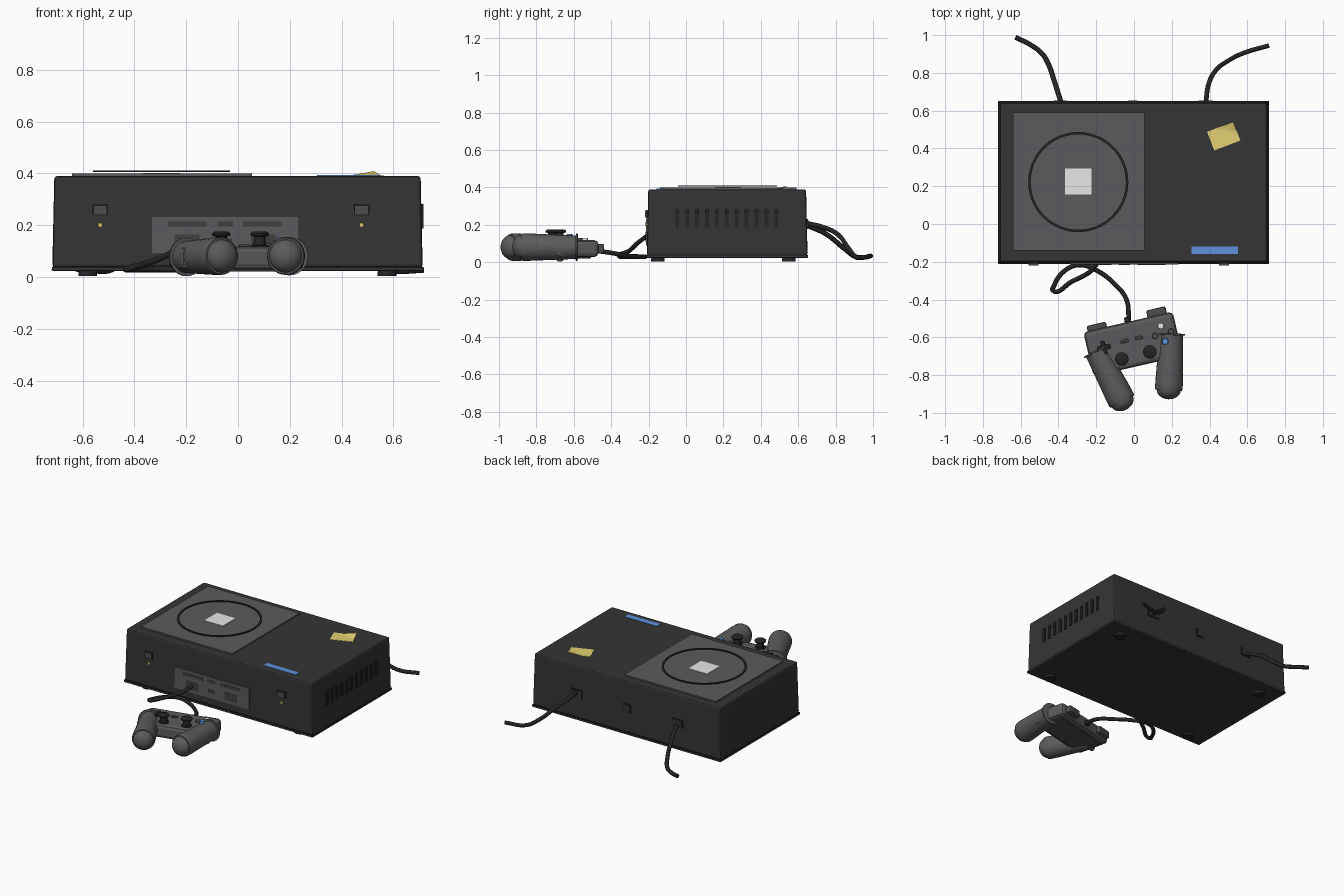
import bpy, bmesh, math
from mathutils import Vector, Matrix

if "Cube" in bpy.data.objects:
    bpy.data.objects.remove(bpy.data.objects["Cube"])


def mat(name, r, g, b):
    m = bpy.data.materials.new(name)
    m.diffuse_color = (r, g, b, 1)
    m.use_nodes = True
    m.node_tree.nodes["Principled BSDF"].inputs["Base Color"].default_value = m.diffuse_color
    return m


DARK = mat("charcoal", 0.035, 0.035, 0.035)
GREY = mat("mid grey", 0.105, 0.105, 0.11)
BLACK = mat("near black", 0.018, 0.018, 0.019)
PORT = mat("port grey", 0.05, 0.05, 0.052)
BUTTON = mat("button grey", 0.075, 0.075, 0.078)
WHITE = mat("label white", 0.80, 0.80, 0.78)
YELLOW = mat("note yellow", 0.78, 0.64, 0.17)
BLUE = mat("blue", 0.11, 0.29, 0.72)


def finish(name, bm, m, bevel=0, smooth=False, segs=2):
    bmesh.ops.recalc_face_normals(bm, faces=bm.faces)
    me = bpy.data.meshes.new(name)
    bm.to_mesh(me)
    bm.free()
    me.materials.append(m)
    o = bpy.data.objects.new(name, me)
    bpy.context.collection.objects.link(o)
    if bevel:
        b = o.modifiers.new("bevel", "BEVEL")
        b.width, b.segments, b.limit_method = bevel, segs, 'ANGLE'
    if smooth:
        bpy.ops.object.select_all(action='DESELECT')
        o.select_set(True)
        bpy.context.view_layer.objects.active = o
        bpy.ops.object.shade_smooth_by_angle(angle=math.radians(40))
    return o


def box(name, c, s, m, rot=0, bevel=0, taper=0):
    bm = bmesh.new()
    bmesh.ops.create_cube(bm, size=1)
    for v in bm.verts:
        top = v.co.z > 0
        v.co = Vector(v.co[i] * s[i] for i in range(3))
        if top:
            v.co.x -= math.copysign(taper, v.co.x)
            v.co.y -= math.copysign(taper, v.co.y)
    bm.transform(Matrix.Translation(c) @ Matrix.Rotation(rot, 4, 'Z'))
    return finish(name, bm, m, bevel)


def lathe(name, base, axis, profile, m, n=28):
    """Revolve (radius, height) points around an axis starting at base."""
    bm = bmesh.new()
    vs = [bm.verts.new((r, 0, h)) for r, h in profile]
    es = [bm.edges.new(p) for p in zip(vs, vs[1:])]
    bmesh.ops.spin(bm, geom=vs + es, cent=(0, 0, 0), axis=(0, 0, 1), angle=2 * math.pi, steps=n)
    bmesh.ops.remove_doubles(bm, verts=bm.verts, dist=0.00005)
    q = Vector(axis).to_track_quat('Z', 'Y').to_matrix().to_4x4()
    bm.transform(Matrix.Translation(base) @ q)
    return finish(name, bm, m, smooth=True)


def disc(name, c, r, h, m, axis=(0, 0, 1), n=20):
    return lathe(name, c, axis, [(0, 0), (r, 0), (r, h * 0.75), (r * 0.88, h), (0, h)], m, n)


def cable(name, pts, r):
    cu = bpy.data.curves.new(name, 'CURVE')
    cu.dimensions, cu.bevel_depth, cu.bevel_resolution = '3D', r, 2
    cu.resolution_u, cu.use_fill_caps = 8, True
    sp = cu.splines.new('BEZIER')
    sp.bezier_points.add(len(pts) - 1)
    for b, p in zip(sp.bezier_points, pts):
        b.co = p
        b.handle_left_type = b.handle_right_type = 'AUTO'
    cu.materials.append(BLACK)
    o = bpy.data.objects.new(name, cu)
    bpy.context.collection.objects.link(o)
    bpy.ops.object.select_all(action='DESELECT')
    o.select_set(True)
    bpy.context.view_layer.objects.active = o
    bpy.ops.object.convert(target='MESH')


# Console shell, base seam, base plate and feet
box("console_shell", (-0.002, 0.22, 0.213), (1.43, 0.86, 0.354), DARK, bevel=0.012, taper=0.008)
box("base_seam", (-0.002, 0.22, 0.036), (1.433, 0.863, 0.006), BLACK)
box("base_plate", (-0.002, 0.22, 0.029), (1.434, 0.864, 0.01), DARK, bevel=0.003)
for x in (-0.58, 0.575):
    for y in (-0.15, 0.55):
        disc("foot", (x, y, 0.004), 0.036, 0.022, BLACK)

# Lid, ring, label and stripe
box("lid_plate", (-0.293, 0.225, 0.394), (0.695, 0.73, 0.01), GREY)
lathe("lid_ring", (-0.295, 0.222, 0.406), (0, 0, 1),
      [(0.252, 0), (0.265, 0), (0.265, 0.005), (0.252, 0.005), (0.252, 0)], BLACK, 64)
box("lid_label", (-0.295, 0.225, 0.399), (0.142, 0.138, 0.005), WHITE)
box("blue_stripe", (0.427, -0.138, 0.3905), (0.245, 0.04, 0.005), BLUE)

# Sticky note with one curled corner
bm = bmesh.new()
bmesh.ops.create_grid(bm, x_segments=8, y_segments=6, size=0.5)
for v in bm.verts:
    lift = max(0, v.co.x + v.co.y - 0.4)
    v.co = Vector((v.co.x * 0.148, v.co.y * 0.106, 0.3935 + 0.025 * lift))
bm.transform(Matrix.Translation((0.475, 0.465, 0)) @ Matrix.Rotation(math.radians(21), 4, 'Z'))
note = finish("sticky_note", bm, YELLOW)
note.modifiers.new("paper", "SOLIDIFY").thickness = 0.002

# Front panel with slots and ports
box("front_panel", (-0.05, -0.208, 0.162), (0.57, 0.014, 0.145), GREY)
for x, w in ((-0.195, 0.15), (-0.05, 0.06), (0.093, 0.148)):
    box("panel_slot", (x, -0.2145, 0.205), (w, 0.005, 0.02), PORT)
for x, w, h in ((-0.197, 0.095, 0.055), (-0.05, 0.055, 0.025), (0.097, 0.095, 0.055)):
    box("panel_port", (x, -0.2145, 0.136), (w, 0.005, h), PORT)

# Front buttons and indicator lamps
for x in (-0.532, 0.477):
    box("front_button_frame", (x, -0.206, 0.258), (0.06, 0.01, 0.042), BLACK)
    box("front_button", (x, -0.212, 0.258), (0.053, 0.016, 0.036), BUTTON)
    disc("indicator_lamp", (x, -0.202, 0.2), 0.010, 0.012, YELLOW, (0, -1, 0), 8)

# Side vents
for i in range(11):
    box("side_vent", (0.71, -0.047 + i * 0.053, 0.234), (0.012, 0.02, 0.095), BLACK)

# Rear sockets and cables
for x, w in ((-0.39, 0.08), (-0.005, 0.06), (0.38, 0.09)):
    box("rear_socket_rim", (x, 0.647, 0.205), (w, 0.008, 0.055), BLACK)
    box("rear_socket", (x, 0.648, 0.205), (w - 0.012, 0.012, 0.043), DARK)
cable("rear_cable_left", [(-0.385, 0.64, 0.2), (-0.42, 0.75, 0.15), (-0.455, 0.85, 0.07),
                          (-0.49, 0.905, 0.03), (-0.55, 0.95, 0.026), (-0.627, 0.988, 0.034)], 0.0135)
cable("rear_cable_right", [(0.38, 0.64, 0.21), (0.395, 0.74, 0.185), (0.43, 0.81, 0.15),
                           (0.5, 0.865, 0.08), (0.58, 0.905, 0.03), (0.715, 0.945, 0.027)], 0.0125)
cable("pad_cable", [(-0.197, -0.21, 0.14), (-0.23, -0.25, 0.11), (-0.33, -0.305, 0.06),
                    (-0.43, -0.352, 0.03), (-0.425, -0.33, 0.03), (-0.37, -0.25, 0.03),
                    (-0.29, -0.217, 0.03), (-0.2, -0.245, 0.03), (-0.1, -0.32, 0.035),
                    (-0.04, -0.4, 0.05), (-0.027, -0.51, 0.065)], 0.0125)

# Game pad body
T = math.radians(13)
box("pad_body", (-0.005, -0.635, 0.073), (0.485, 0.24, 0.09), GREY, T, 0.022)
box("pad_back_plate", (-0.01, -0.64, 0.028), (0.40, 0.18, 0.014), BUTTON, T, 0.004)
for x, y in ((-0.195, -0.553), (0.12, -0.471)):
    box("shoulder_button", (x, y, 0.072), (0.105, 0.05, 0.05), BUTTON, T, 0.01)
box("cable_collar", (-0.035, -0.512, 0.065), (0.03, 0.04, 0.03), BLACK, T, 0.005)

# Tapered grips with a rounded end dome
for a, b in (((-0.2, -0.672, 0.077), (-0.062, -0.94, 0.081)),
             ((0.197, -0.582, 0.08), (0.184, -0.88, 0.081))):
    a, b = Vector(a), Vector(b)
    L = (b - a).length
    lathe("grip", a, b - a, [(0, 0), (0.062, 0), (0.073, L * 0.85), (0.073, L - 0.01),
                             (0.07, L), (0, L)], GREY)
    dome = [(0.064 * math.cos(t * math.pi / 12), 0.05 * math.sin(t * math.pi / 12)) for t in range(7)]
    lathe("grip_dome", b - (b - a).normalized() * 0.002, b - a, dome, GREY)
    lathe("grip_rim", a, b - a, [(0, -0.006), (0.074, -0.002), (0.074, 0.006), (0, 0.01)], GREY)

# Thumb sticks
for x, y in ((-0.065, -0.715), (0.084, -0.677)):
    lathe("thumb_stick", (x, y, 0.11), (0, 0, 1),
          [(0.034, 0), (0.034, 0.012), (0.024, 0.014), (0.022, 0.046), (0.036, 0.05),
           (0.036, 0.058), (0.026, 0.065), (0, 0.065)], BLACK, 20)

# Direction cross, centre pills and face buttons
for s in ((0.072, 0.024, 0.018), (0.024, 0.072, 0.018)):
    box("direction_cross", (-0.16, -0.655, 0.123), s, BLACK, T, 0.003)
for x, y in ((-0.05, -0.62), (0.026, -0.602)):
    box("centre_pill", (x, y, 0.12), (0.042, 0.018, 0.012), PORT, T, 0.004)
for x, y, m, top in ((0.112, -0.592, BUTTON, 0.13), (0.165, -0.622, BLUE, 0.152),
                     (0.142, -0.54, WHITE, 0.13), (0.196, -0.57, BUTTON, 0.13)):
    disc("face_button", (x, y, 0.112), 0.017, top - 0.112, m)
